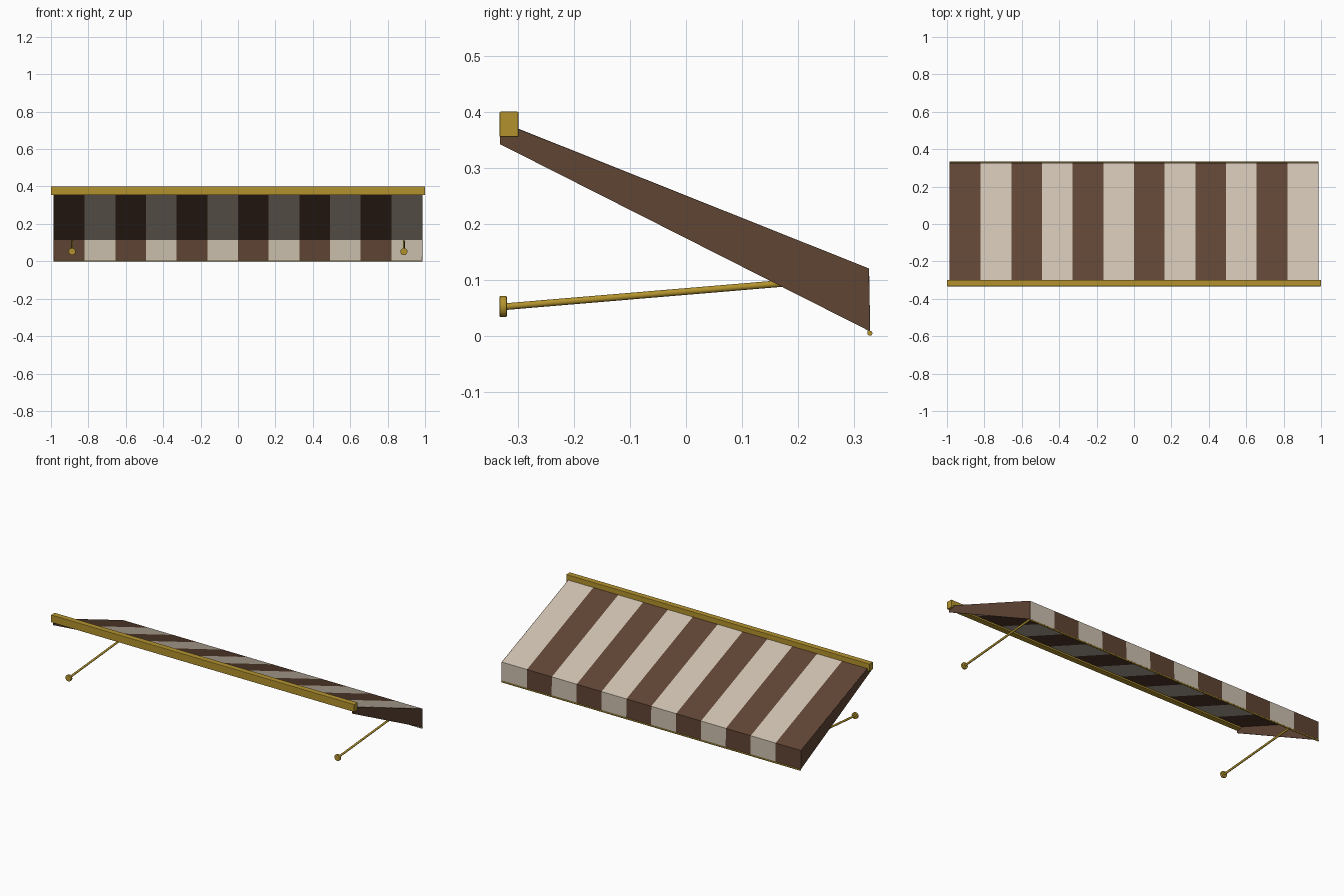
import bpy, bmesh
from mathutils import Vector

if "Cube" in bpy.data.objects:
    bpy.data.objects.remove(bpy.data.objects["Cube"])


def material(name, rgb):
    m = bpy.data.materials.new(name)
    m.diffuse_color = (*rgb, 1)
    m.use_nodes = True
    m.node_tree.nodes["Principled BSDF"].inputs["Base Color"].default_value = m.diffuse_color
    return m


BROWN = material("brown_canvas", (0.115, 0.058, 0.034))
CREAM = material("cream_canvas", (0.60, 0.52, 0.42))
GOLD = material("brass", (0.45, 0.29, 0.027))


def finish(name, bm, *mats):
    me = bpy.data.meshes.new(name)
    bm.to_mesh(me)
    bm.free()
    for m in mats:
        me.materials.append(m)
    ob = bpy.data.objects.new(name, me)
    bpy.context.collection.objects.link(ob)
    return ob


def rod(name, a, b, radius, sides=16, bevel=0):
    a, b = Vector(a), Vector(b)
    bm = bmesh.new()
    bmesh.ops.create_cone(bm, cap_ends=True, segments=sides, radius1=radius,
                          radius2=radius, depth=(b - a).length)
    rot = (b - a).to_track_quat('Z', 'Y').to_matrix().to_4x4()
    rot.translation = (a + b) / 2
    bm.transform(rot)
    for f in bm.faces:
        f.smooth = len(f.verts) == 4
    ob = finish(name, bm, GOLD)
    if bevel:
        mod = ob.modifiers.new("bevel", 'BEVEL')
        mod.width, mod.segments = bevel, 2
    return ob


# striped canopy: slope plus hanging valance, one face column per stripe
STRIPES, HALF = 12, 0.984
profile = [(-0.325, 0.380), (0.327, 0.120), (0.329, 0.004)]
bm = bmesh.new()
cols = [[bm.verts.new((-HALF + 2 * HALF * i / STRIPES, y, z)) for y, z in profile]
        for i in range(STRIPES + 1)]
for i in range(STRIPES):
    for j in range(len(profile) - 1):
        f = bm.faces.new((cols[i][j], cols[i + 1][j], cols[i + 1][j + 1], cols[i][j + 1]))
        f.material_index = i % 2
canopy = finish("striped_canopy", bm, BROWN, CREAM)
mod = canopy.modifiers.new("cloth_thickness", 'SOLIDIFY')
mod.thickness, mod.offset = 0.005, -1

# wall rail
bm = bmesh.new()
bmesh.ops.create_cube(bm, size=1)
for v in bm.verts:
    v.co = (v.co.x * 2, v.co.y * 0.034 - 0.316, v.co.z * 0.045 + 0.3775)
rail = finish("wall_rail", bm, GOLD)
mod = rail.modifiers.new("bevel", 'BEVEL')
mod.width, mod.segments = 0.002, 2

# hem bar along the valance
rod("hem_bar", (-0.986, 0.3285, 0.0045), (0.986, 0.3285, 0.0045), 0.0045, 12)

side_outline = [(-0.332, 0.382), (0.327, 0.120), (0.328, 0.008), (-0.332, 0.342)]
for side, s in (("left", -1), ("right", 1)):
    # closed side panel
    bm = bmesh.new()
    face = bm.faces.new([bm.verts.new((s * 0.984, y, z)) for y, z in side_outline])
    ext = bmesh.ops.extrude_face_region(bm, geom=[face])
    for v in ext["geom"]:
        if isinstance(v, bmesh.types.BMVert):
            v.co.x = s * 0.987
    bmesh.ops.recalc_face_normals(bm, faces=bm.faces)
    finish(side + "_side_panel", bm, BROWN)
    # support arm and its wall mount
    x = s * 0.887
    rod(side + "_support_arm", (x, -0.322, 0.052), (x, 0.323, 0.106), 0.006)
    rod(side + "_wall_mount", (x, -0.333, 0.052), (x, -0.320, 0.052), 0.019, 24, 0.002)
